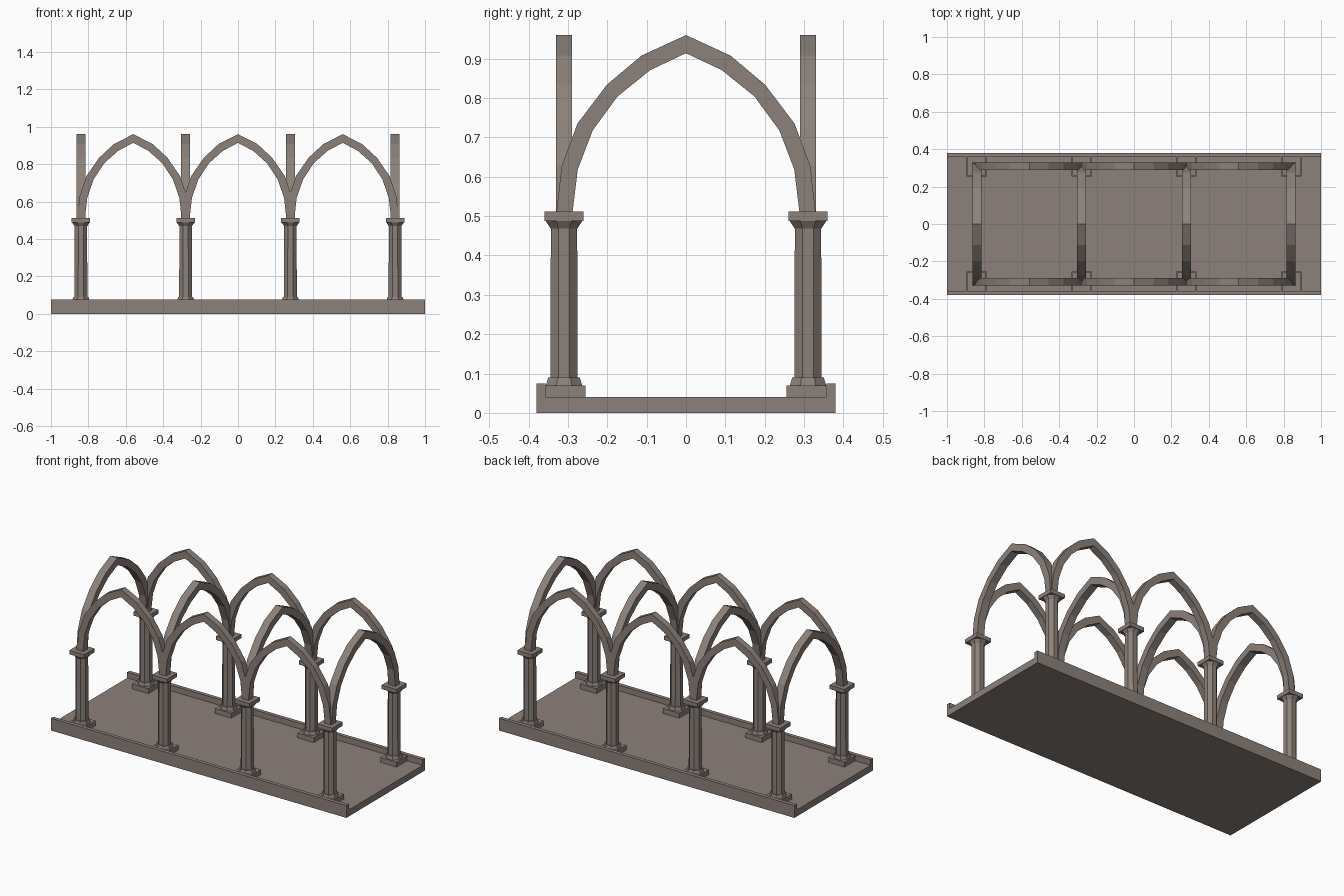
import bpy, bmesh, math

if "Cube" in bpy.data.objects:
    bpy.data.objects.remove(bpy.data.objects["Cube"])

stone = bpy.data.materials.new("warm grey stone")
stone.diffuse_color = (0.262, 0.220, 0.196, 1)
stone.use_nodes = True
stone.node_tree.nodes["Principled BSDF"].inputs["Base Color"].default_value = stone.diffuse_color

COLS = (-0.84, -0.28, 0.28, 0.84)
ROW = 0.31


def finish(name, bm):
    bmesh.ops.recalc_face_normals(bm, faces=bm.faces[:])
    me = bpy.data.meshes.new(name)
    bm.to_mesh(me)
    bm.free()
    me.materials.append(stone)
    ob = bpy.data.objects.new(name, me)
    bpy.context.collection.objects.link(ob)
    return ob


def add_loft(bm, cx, cy, rings, sides):
    """Stack of regular polygons; rings are (half width across flats, z)."""
    loops = []
    for half, z in rings:
        r = half / math.cos(math.pi / sides)
        loops.append([bm.verts.new((cx + r * math.cos((i + .5) * math.tau / sides),
                                    cy + r * math.sin((i + .5) * math.tau / sides), z))
                      for i in range(sides)])
    for a, b in zip(loops, loops[1:]):
        for i in range(sides):
            j = (i + 1) % sides
            bm.faces.new((a[i], a[j], b[j], b[i]))
    bm.faces.new(loops[0])
    bm.faces.new(loops[-1])


def extrude_profile(name, pts, place, t0, t1):
    """Prism from a flat outline; place(u, z, t) gives the 3D point."""
    bm = bmesh.new()
    a = [bm.verts.new(place(u, z, t0)) for u, z in pts]
    b = [bm.verts.new(place(u, z, t1)) for u, z in pts]
    bm.faces.new(a)
    bm.faces.new(b)
    for i in range(len(pts)):
        j = (i + 1) % len(pts)
        bm.faces.new((a[i], a[j], b[j], b[i]))
    return finish(name, bm)


# pointed arch, half outline from springing to apex
OUTER = [(.329, .512), (.316, .627), (.276, .735), (.201, .834), (.113, .908), (0, .960)]
INNER = [(.288, .512), (.275, .619), (.237, .718), (.174, .804), (.091, .871), (0, .914)]


def arch_bands(half_span):
    k = half_span / ROW
    out, inn = [], []
    for (xo, zo), (xi, zi) in zip(OUTER, INNER):
        mid, d = (xo + xi) / 2 * k, (xo - xi) / 2
        out.append((mid + d, zo))
        inn.append((mid - d, zi))
    mirror = lambda p: [(-x, z) for x, z in p[-2::-1]]
    return out + mirror(out) + [(-x, z) for x, z in inn[:-1]] + inn[::-1]


# floor slab with a raised curb on both long edges
extrude_profile("floor_with_curbs",
                [(-.38, 0), (.38, 0), (.38, .075), (.357, .075), (.357, .04),
                 (-.357, .04), (-.357, .075), (-.38, .075)],
                lambda u, z, t: (t, u, z), -1, 1)

# columns
for side, y in (("front", -ROW), ("back", ROW)):
    for n, x in enumerate(COLS, 1):
        bm = bmesh.new()
        add_loft(bm, x, y, [(.055, .035), (.055, .07)], 4)            # plinth
        add_loft(bm, x, y, [(.046, .07), (.040, .09), (.0345, .09),   # base, shaft, capital
                            (.0335, .468), (.047, .488)], 8)
        add_loft(bm, x, y, [(.05, .488), (.05, .512)], 4)             # abacus
        finish(f"{side}_column_{n}", bm)

    # arches along each row
    for n in range(3):
        mid = (COLS[n] + COLS[n + 1]) / 2
        extrude_profile(f"{side}_arch_{n + 1}", arch_bands(.28),
                        lambda u, z, t: (mid + u, y + t, z), -.02, .02)

# arches crossing from row to row
for n, x in enumerate(COLS, 1):
    extrude_profile(f"cross_arch_{n}", arch_bands(ROW),
                    lambda u, z, t: (x + t, u, z), -.0235, .0235)
